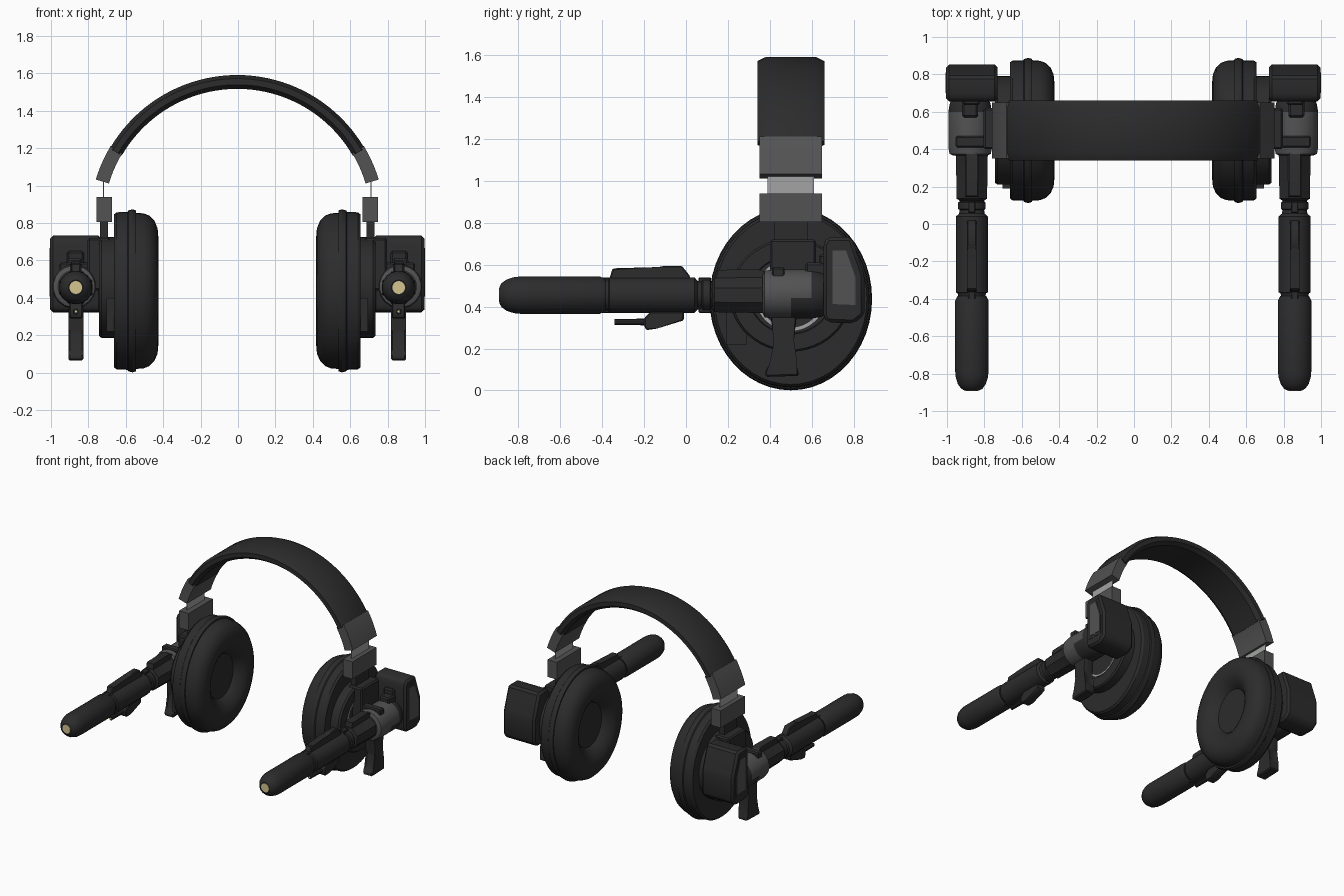
import bpy, bmesh, math
from mathutils import Matrix, Vector

cube = bpy.data.objects.get("Cube")
if cube:
    bpy.data.objects.remove(cube)

CX = -0.004            # centre line of the pair
GX, GZ = 0.863, 0.455  # axis of the side tube
CY, CZ = 0.50, 0.437   # centre of the ear cup


def material(name, r, g, b):
    m = bpy.data.materials.new(name)
    m.use_nodes = True
    m.diffuse_color = (r, g, b, 1)
    bsdf = m.node_tree.nodes["Principled BSDF"]
    bsdf.inputs["Base Color"].default_value = (r, g, b, 1)
    bsdf.inputs["Roughness"].default_value = 0.7
    return m


BLACK = material("soft black", 0.025, 0.025, 0.025)
GREY = material("mid grey", 0.085, 0.085, 0.085)
SILVER = material("light grey", 0.36, 0.37, 0.36)
GOLD = material("pale gold", 0.66, 0.56, 0.28)


def finish(name, bm, mats, pair=True, rule=None, angle=32):
    """Turn a bmesh into one object, or a mirrored left and right pair."""
    bmesh.ops.recalc_face_normals(bm, faces=bm.faces)
    for f in bm.faces:
        f.smooth = True
        if rule:
            f.material_index = rule(f.calc_center_median())
    for e in bm.edges:
        if len(e.link_faces) == 2:
            e.smooth = e.calc_face_angle(0) < math.radians(angle)
    for side, sign in (("left_", 1), ("right_", -1)) if pair else (("", 1),):
        copy = bm.copy()
        if sign < 0:
            copy.transform(Matrix.Scale(-1, 4, (1, 0, 0)))
            bmesh.ops.reverse_faces(copy, faces=copy.faces)
        mesh = bpy.data.meshes.new(side + name)
        copy.to_mesh(mesh)
        copy.free()
        for m in mats:
            mesh.materials.append(m)
        ob = bpy.data.objects.new(side + name, mesh)
        ob.location.x = CX
        bpy.context.collection.objects.link(ob)
    bm.free()


def loft(rings, closed=False):
    """Skin a list of equal rings of points."""
    bm = bmesh.new()
    rows = [[bm.verts.new(p) for p in ring] for ring in rings]
    n = len(rows[0])
    for a, b in zip(rows, rows[1:] + rows[:1] if closed else rows[1:]):
        for i in range(n):
            j = (i + 1) % n
            bm.faces.new((a[i], a[j], b[j], b[i]))
    if not closed:
        bm.faces.new(rows[0])
        bm.faces.new(rows[-1])
    return bm


def lathe_x(profile, y, z, sy=1.0, sz=1.0, n=48, closed=False):
    return loft([[(x, y + sy * r * math.cos(t), z + sz * r * math.sin(t))
                  for t in (math.tau * i / n for i in range(n))]
                 for x, r in profile], closed)


def lathe_y(profile, x=GX, z=GZ, n=20):
    return loft([[(x + r * math.cos(t), y, z + r * math.sin(t))
                  for t in (math.tau * (i + 0.5) / n for i in range(n))]
                 for y, r in profile])


def slab(outline, x0, x1, bevel=0.0):
    """Extrude a side outline of (y, z) points across x."""
    bm = loft([[(x, y, z) for y, z in outline] for x in (x0, x1)])
    if bevel:
        bmesh.ops.bevel(bm, geom=bm.edges[:], offset=bevel, segments=1,
                        affect='EDGES', clamp_overlap=True)
    return bm


def box(x0, x1, y0, y1, z0, z1, bevel=0.0):
    return slab([(y0, z0), (y1, z0), (y1, z1), (y0, z1)], x0, x1, bevel)


def arc(section, a0, a1, steps):
    """Sweep a (radius, y) section round the head."""
    return loft([[(r * math.cos(t), CY + y, 0.804 + r * math.sin(t)) for r, y in section]
                 for t in (math.radians(a0 + (a1 - a0) * i / steps) for i in range(steps + 1))])


# Headband
band = [(0.787, -0.12), (0.787, 0.12), (0.768, 0.16), (0.735, 0.16),
        (0.713, 0.13), (0.713, -0.13), (0.735, -0.16), (0.768, -0.16)]
finish("headband", arc(band, 30, 150, 40), [BLACK], pair=False)

# Sliding arms
bracket = [(0.717, -0.15), (0.717, 0.15), (0.79, 0.15), (0.79, -0.15)]
finish("band_bracket", arc(bracket, 16.8, 31, 5), [GREY])
finish("slider_plate", box(0.712, 0.717, 0.39, 0.61, 0.92, 1.05), [SILVER])
finish("arm_block", box(0.67, 0.753, 0.35, 0.65, 0.805, 0.94), [GREY])
finish("arm_stem", box(0.69, 0.735, 0.42, 0.58, 0.68, 0.81), [BLACK])

# Ear cups with dished cushions
cushion = [(0.495, 0.005), (0.495, 0.17), (0.475, 0.185), (0.45, 0.215), (0.43, 0.25),
           (0.422, 0.29), (0.426, 0.335), (0.443, 0.375), (0.47, 0.402), (0.50, 0.414),
           (0.545, 0.418)]
finish("ear_cushion", lathe_x(cushion, CY, CZ, 0.9), [BLACK])
shell = [(0.54, 0.40), (0.542, 0.43), (0.56, 0.436), (0.582, 0.43), (0.588, 0.422),
         (0.645, 0.42), (0.66, 0.408), (0.66, 0.01)]
finish("ear_shell", lathe_x(shell, CY, CZ, 0.89), [BLACK])
hub = [(0.65, 0.29), (0.725, 0.29), (0.738, 0.28), (0.738, 0.20), (0.72, 0.195), (0.72, 0.01)]
finish("cup_hub", lathe_x(hub, CY, 0.455, 1.0, 0.93), [BLACK])
trim = [(0.715, 0.155), (0.726, 0.155), (0.726, 0.17), (0.715, 0.17)]
finish("hub_trim_ring", lathe_x(trim, CY, 0.455, closed=True), [SILVER])
finish("hub_tab", box(0.65, 0.70, 0.19, 0.29, 0.22, 0.40), [BLACK])
finish("tube_mount", box(0.68, 0.80, 0.40, 0.62, 0.44, 0.72, 0.01), [BLACK])

# Front tube and its opening
tube = [(-0.885, 0.03), (-0.89, 0.04), (-0.88, 0.058), (-0.855, 0.076), (-0.82, 0.087),
        (-0.79, 0.09), (-0.41, 0.09), (-0.385, 0.078)]
finish("front_tube", lathe_y(tube), [BLACK])
finish("tube_opening", lathe_y([(-0.892, 0.034), (-0.88, 0.034)]), [GOLD])

# Middle sleeve, collar and receiver
sleeve = [(-0.40, 0.07), (-0.37, 0.078), (-0.365, 0.087), (0.04, 0.087), (0.055, 0.07),
          (0.075, 0.066), (0.08, 0.075), (0.115, 0.075), (0.12, 0.066), (0.14, 0.07)]
finish("middle_sleeve", lathe_y(sleeve, n=16), [BLACK])
for y in (-0.39, 0.09):
    finish("collar_lug", box(GX - 0.02, GX + 0.02, y - 0.03, y + 0.03, 0.37, 0.54, 0.005), [BLACK])
receiver = [(0.125, 0.07), (0.135, 0.088), (0.36, 0.092), (0.39, 0.10)]
finish("receiver", lathe_y(receiver, n=8), [BLACK])
finish("receiver_rail", slab([(0.14, 0.5), (0.15, 0.575), (0.34, 0.58), (0.40, 0.56), (0.40, 0.5)],
                             GX - 0.03, GX + 0.03), [BLACK])

# Drum with a grey patch
drum = [(0.365, 0.09), (0.375, 0.112), (0.41, 0.118), (0.50, 0.118), (0.54, 0.118),
        (0.60, 0.118), (0.645, 0.11), (0.665, 0.10)]


def drum_patch(c):
    if c.y > 0.6 or c.y < 0.366:
        return 0
    return 1 if c.y < 0.5 or c.z > 0.43 else 0


finish("drum", lathe_y(drum, x=0.872, z=0.46), [BLACK, GREY], rule=drum_patch)
finish("drum_top_block", box(0.785, 0.95, 0.41, 0.47, 0.53, 0.588, 0.008), [BLACK])
finish("drum_latch", box(0.83, 0.915, 0.57, 0.67, 0.54, 0.61, 0.01), [BLACK])
finish("latch_plate", box(0.82, 0.91, 0.635, 0.67, 0.50, 0.65, 0.01), [BLACK])

# Rear housing with its side panel
housing = [(0.655, 0.35), (0.655, 0.70), (0.675, 0.732), (0.79, 0.732),
           (0.852, 0.55), (0.852, 0.36), (0.80, 0.32), (0.675, 0.325)]
finish("rear_housing", slab(housing, 0.725, 1.0, 0.016), [BLACK])
panel = [(0.69, 0.39), (0.69, 0.69), (0.765, 0.69), (0.818, 0.54), (0.818, 0.385)]
finish("housing_panel_frame", slab(panel, 0.99, 1.002), [BLACK])
mid = sum((Vector(p) for p in panel), Vector((0, 0))) / len(panel)
inner = [tuple(mid + (Vector(p) - mid) * 0.85) for p in panel]
finish("housing_panel", slab(inner, 0.996, 1.004), [GREY])

# Rear grip
grip = [(0.40, 0.37), (0.53, 0.37), (0.515, 0.24), (0.52, 0.15), (0.54, 0.07),
        (0.38, 0.065), (0.375, 0.09), (0.405, 0.12), (0.425, 0.22)]
finish("rear_grip", slab(grip, GX - 0.04, GX + 0.04, 0.008), [BLACK])

# Top rail and lower pointer
rail = [(-0.37, 0.52), (-0.35, 0.583), (-0.13, 0.583), (-0.11, 0.595),
        (-0.02, 0.595), (0.02, 0.545), (0.02, 0.52)]
finish("top_rail", slab(rail, GX - 0.026, GX + 0.026, 0.006), [BLACK])
pointer = [(-0.20, 0.345), (-0.17, 0.375), (-0.01, 0.375), (-0.01, 0.335),
           (-0.14, 0.295), (-0.19, 0.288), (-0.20, 0.31)]
finish("pointer_body", slab(pointer, GX - 0.035, GX + 0.035, 0.006), [BLACK])
finish("pointer_rod", lathe_y([(-0.34, 0.014), (-0.19, 0.016)], z=0.327, n=10), [BLACK])
finish("pointer_tip", lathe_y([(-0.342, 0.006), (-0.335, 0.006)], z=0.327, n=10), [GOLD])
